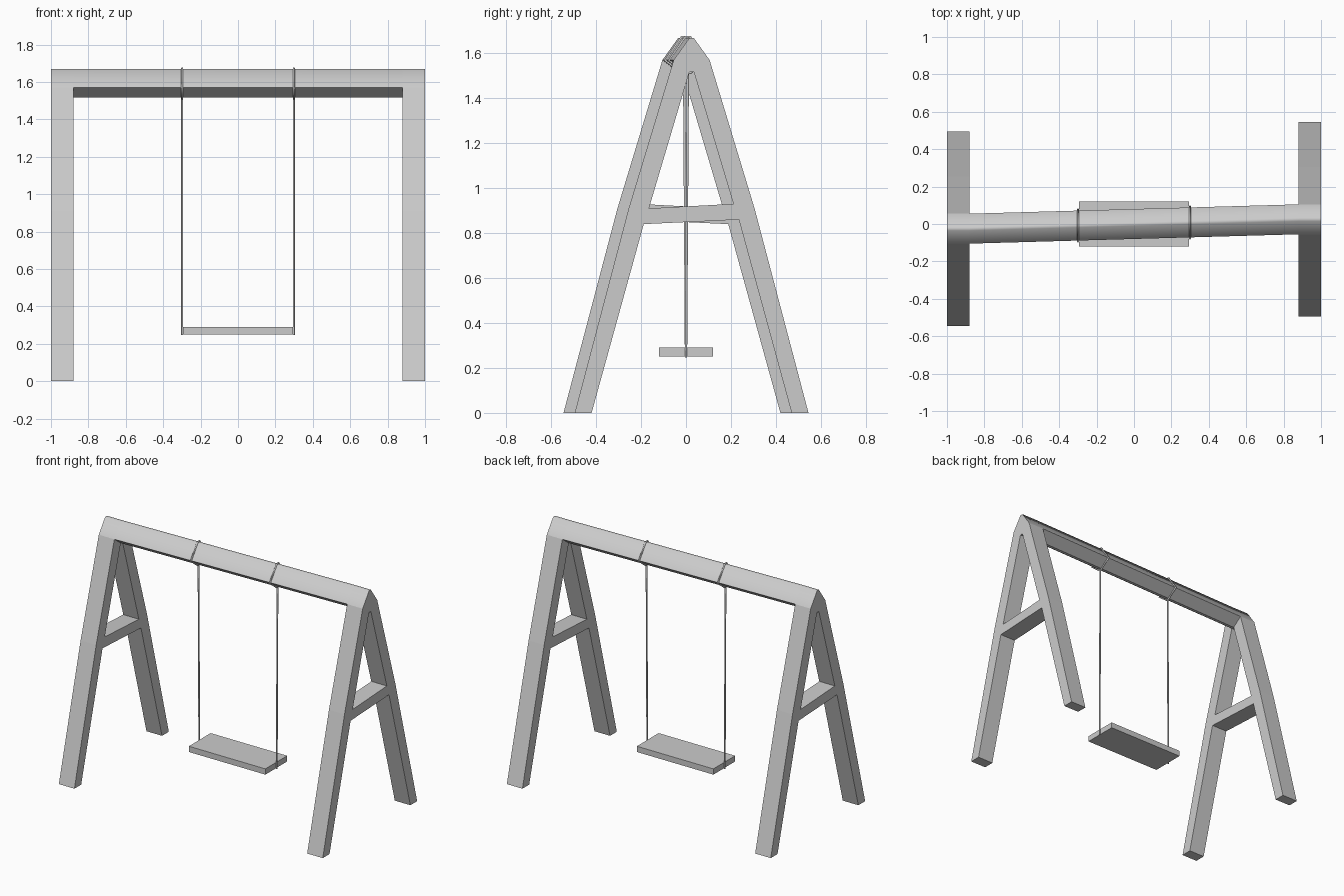
import bpy, bmesh
from mathutils import Vector

if "Cube" in bpy.data.objects:
    bpy.data.objects.remove(bpy.data.objects["Cube"])

SKEW = 0.025          # sideways offset of each end frame
INNER_X, OUTER_X = 0.88, 1.0

# beam cross-section (y, z), also forms the peak of both end frames
BEAM = [(-0.08, 1.57), (-0.01, 1.668), (0.01, 1.668), (0.08, 1.57),
        (0.01, 1.517), (-0.01, 1.517)]


def finish(bm, name):
    """Recalculate normals, round the upper beam faces, make the object."""
    bmesh.ops.recalc_face_normals(bm, faces=bm.faces)
    for f in bm.faces:
        f.smooth = f.calc_center_median().z > 1.6 and f.normal.z > 0.5
    me = bpy.data.meshes.new(name)
    bm.to_mesh(me)
    bm.free()
    ob = bpy.data.objects.new(name, me)
    bpy.context.collection.objects.link(ob)
    return ob


def end_frame(name, side):
    """A-shaped end frame; the other side is the same part turned half round."""
    pts = {'bar_bl': (-0.213, 0.84), 'bar_tl': (-0.19, 0.91),
           'bar_br': (0.21, 0.86), 'bar_tr': (0.186, 0.93)}
    for s, k in ((-1, 'l'), (1, 'r')):
        pts['foot_o' + k] = (s * 0.52, 0)
        pts['foot_i' + k] = (s * 0.445, 0)
        pts['bend_' + k] = (s * 0.28, 0.91)
        pts['shoulder_' + k] = (s * 0.08, 1.57)
        pts['peak_' + k] = (s * 0.01, 1.668)
        pts['arch_' + k] = (s * 0.01, 1.517)
    bm = bmesh.new()
    v = {k: bm.verts.new((side * INNER_X, side * (y + SKEW), z))
         for k, (y, z) in pts.items()}
    loops = [['bar_bl', 'bar_br', 'bar_tr', 'bar_tl'],
             ['shoulder_l', 'arch_l', 'arch_r', 'shoulder_r', 'peak_r', 'peak_l']]
    for k in 'lr':
        loop = [['foot_o' + k, 'foot_i' + k, 'bar_b' + k, 'bend_' + k],
                ['bend_' + k, 'bar_b' + k, 'bar_t' + k],
                ['bend_' + k, 'bar_t' + k, 'arch_' + k, 'shoulder_' + k]]
        loops += [q if k == 'l' else q[::-1] for q in loop]
    for q in loops:
        bm.faces.new([v[k] for k in q])
    res = bmesh.ops.extrude_face_region(bm, geom=bm.faces[:], use_keep_orig=True)
    new = [g for g in res['geom'] if isinstance(g, bmesh.types.BMVert)]
    bmesh.ops.translate(bm, verts=new, vec=(side * (OUTER_X - INNER_X), 0, 0))
    bmesh.ops.recalc_face_normals(bm, faces=bm.faces)
    bmesh.ops.dissolve_limit(bm, angle_limit=0.01, verts=bm.verts[:], edges=bm.edges[:])
    return finish(bm, name)


def cord(name, points, radius, cyclic=False):
    """Thin rope along a path."""
    cu = bpy.data.curves.new(name, 'CURVE')
    cu.dimensions = '3D'
    cu.bevel_depth = radius
    cu.bevel_resolution = 1
    cu.use_fill_caps = True
    sp = cu.splines.new('POLY')
    sp.points.add(len(points) - 1)
    for p, co in zip(sp.points, points):
        p.co = (*co, 1)
    sp.use_cyclic_u = cyclic
    ob = bpy.data.objects.new(name, cu)
    bpy.context.collection.objects.link(ob)
    bpy.ops.object.select_all(action='DESELECT')
    ob.select_set(True)
    bpy.context.view_layer.objects.active = ob
    bpy.ops.object.convert(target='MESH')


# end frames
end_frame("left_frame", -1)
end_frame("right_frame", 1)

# top beam, slightly skewed between the frames
bm = bmesh.new()
rings = [[bm.verts.new((s * INNER_X, y + s * SKEW, z)) for y, z in BEAM] for s in (-1, 1)]
n = len(BEAM)
for i in range(n):
    j = (i + 1) % n
    bm.faces.new((rings[0][i], rings[0][j], rings[1][j], rings[1][i]))
finish(bm, "top_beam")

# seat board
bm = bmesh.new()
bmesh.ops.create_cube(bm, size=1)
bmesh.ops.scale(bm, vec=(0.59, 0.24, 0.04), verts=bm.verts)
bmesh.ops.translate(bm, vec=(0, 0, 0.27), verts=bm.verts)
finish(bm, "seat")

# hanging ropes with loops round the beam
for s, side in ((-1, "left"), (1, "right")):
    x, off = s * 0.299, s * 0.008
    c = Vector((0, 1.59))
    loop = []
    for p in BEAM:
        d = Vector(p) - c
        y, z = c + d + d.normalized() * 0.005
        loop.append((x, y + off, z))
    cord(side + "_rope_loop", loop, 0.006, True)
    cord(side + "_rope", [(x, 0, 0.247), (x, off, 1.515)], 0.006)
